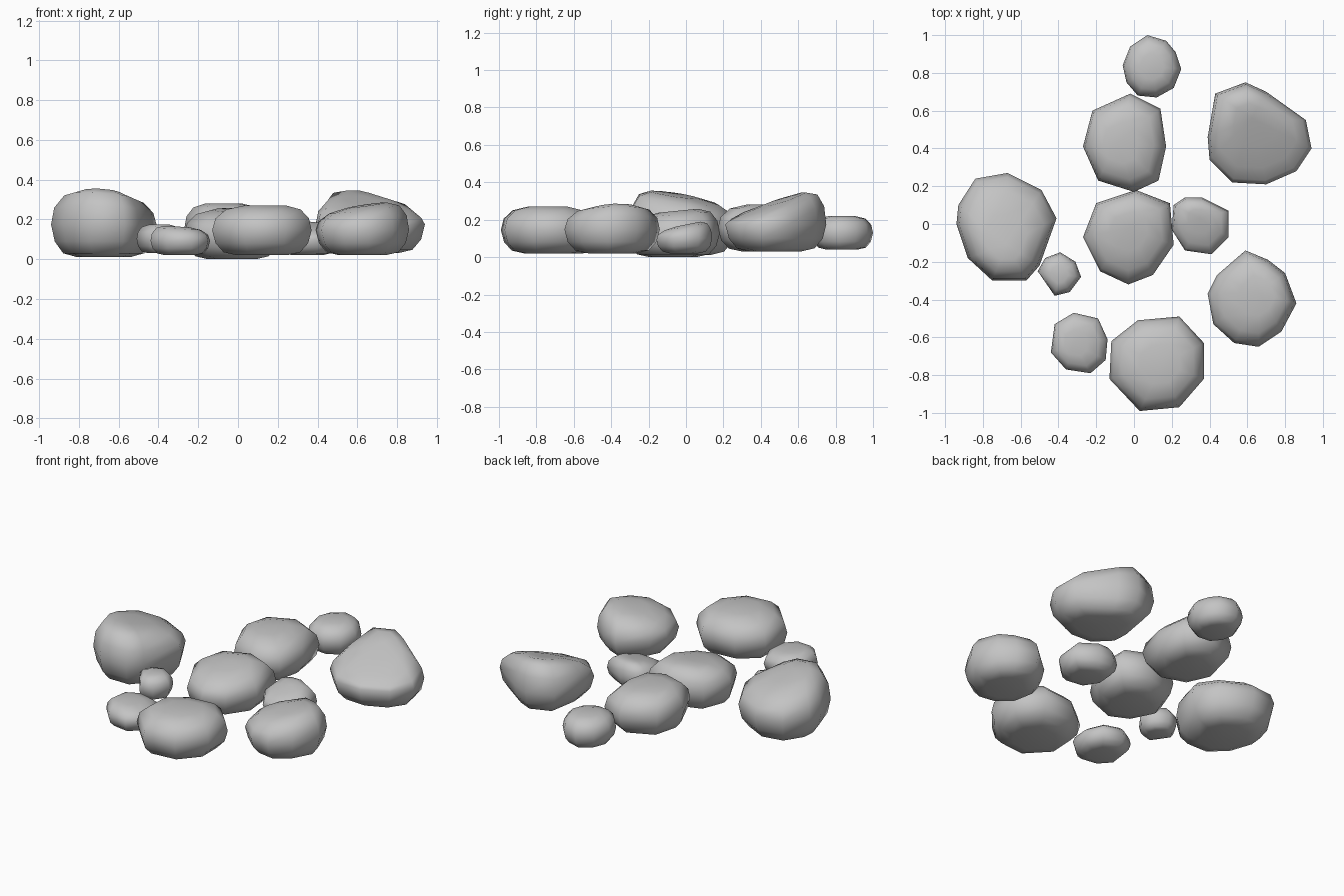
import bpy
import bmesh
from mathutils import Vector

default_cube = bpy.data.objects.get("Cube")
if default_cube:
    bpy.data.objects.remove(default_cube, do_unlink=True)

# One plain grey for every stone
stone_grey = bpy.data.materials.new("stone_grey")
stone_grey.use_nodes = True
grey = (0.55, 0.55, 0.55, 1)
stone_grey.diffuse_color = grey
stone_grey.node_tree.nodes["Principled BSDF"].inputs["Base Color"].default_value = grey

# Rounded pebble profile: (share of height, share of outline size)
PROFILE = [(0, .5), (.06, .77), (.24, .93), (.5, 1), (.74, .94), (.92, .75), (1, .42)]


def add_stone(name, bottom, top, outline, peak=(0, 0), tilt=(0, 0)):
    """Loft one stone from its plan outline.

    peak shifts the crown sideways from the middle of the outline,
    tilt is the slope of the upper half along x and y.
    """
    points = [Vector(p) for p in outline]
    xs, ys = zip(*outline)
    middle = Vector((min(xs) + max(xs), min(ys) + max(ys))) / 2
    peak, tilt = Vector(peak), Vector(tilt)
    height = top - bottom
    bm = bmesh.new()

    def place(point, share, size):
        upper = max(0, share * 2 - 1)
        flat = middle + (point - middle) * size
        if upper > 0:
            flat += peak * (1 - size)
        z = bottom + height * share + upper * tilt.dot(flat - middle - peak)
        return bm.verts.new((flat.x, flat.y, z))

    rings = [[place(p, share, size) for p in points] for share, size in PROFILE]
    count = len(points)

    # Side bands between neighbouring rings
    for lower, higher in zip(rings, rings[1:]):
        for i in range(count):
            j = (i + 1) % count
            bm.faces.new((lower[i], lower[j], higher[j], higher[i]))

    # Closed underside and crown
    for ring, share in ((rings[0], 0), (rings[-1], 1)):
        hub = place(middle, share, 0)
        for i in range(count):
            bm.faces.new((ring[i], ring[(i + 1) % count], hub))

    bmesh.ops.recalc_face_normals(bm, faces=bm.faces)
    mesh = bpy.data.meshes.new(name)
    bm.to_mesh(mesh)
    bm.free()
    mesh.materials.append(stone_grey)
    stone = bpy.data.objects.new(name, mesh)
    bpy.context.collection.objects.link(stone)
    for face in mesh.polygons:
        face.use_smooth = True
    return stone


# Middle column of stones, from back to front
add_stone("back_small_stone", .04, .22,
          [(.07, 1), (-.02, .94), (-.06, .84), (-.04, .75), (.02, .68),
           (.12, .67), (.21, .72), (.25, .82), (.22, .91), (.17, .97)])
add_stone("back_middle_stone", .03, .28,
          [(-.02, .69), (-.22, .6), (-.27, .41), (-.19, .23),
           (0, .17), (.13, .23), (.17, .41), (.14, .61)],
          peak=(-.04, 0))
add_stone("centre_stone", 0, .25,
          [(.01, .18), (-.2, .11), (-.27, -.07), (-.18, -.25),
           (-.03, -.32), (.1, -.27), (.21, -.11), (.19, .11)],
          peak=(0, .05), tilt=(0, .1))
add_stone("front_large_stone", .02, .27,
          [(.24, -.49), (.02, -.51), (-.12, -.62), (-.13, -.82),
           (.03, -.99), (.24, -.97), (.37, -.82), (.37, -.63)],
          peak=(.03, 0))

# Stones on the left side
add_stone("left_back_large_stone", .03, .32,
          [(.59, .75), (.43, .69), (.39, .46), (.4, .34), (.52, .22),
           (.7, .21), (.86, .28), (.94, .4), (.91, .55), (.7, .7)],
          peak=(-.04, .08), tilt=(-.1, .3))
add_stone("left_small_stone", .02, .18,
          [(.27, .14), (.21, .1), (.2, -.03), (.27, -.14),
           (.41, -.16), (.5, -.07), (.5, .07), (.36, .14)],
          peak=(0, .04), tilt=(0, .2))
add_stone("left_front_stone", .02, .275,
          [(.59, -.14), (.44, -.27), (.39, -.37), (.42, -.53), (.53, -.63),
           (.66, -.65), (.78, -.57), (.86, -.42), (.8, -.26), (.71, -.19)],
          peak=(.04, .03), tilt=(.14, .04))

# Stones on the right side
add_stone("right_large_stone", .01, .34,
          [(-.67, .27), (-.84, .24), (-.93, .1), (-.94, 0), (-.88, -.18),
           (-.75, -.3), (-.57, -.3), (-.5, -.22), (-.41, .03), (-.49, .18)],
          peak=(0, -.09), tilt=(-.1, -.15))
add_stone("right_tiny_stone", .03, .175,
          [(-.39, -.15), (-.47, -.18), (-.51, -.25), (-.42, -.38),
           (-.34, -.36), (-.28, -.28), (-.31, -.2)])
add_stone("right_front_small_stone", .02, .165,
          [(-.32, -.47), (-.42, -.53), (-.44, -.68), (-.36, -.77),
           (-.23, -.79), (-.15, -.72), (-.14, -.61), (-.19, -.5)],
          peak=(-.03, 0), tilt=(-.06, 0))
